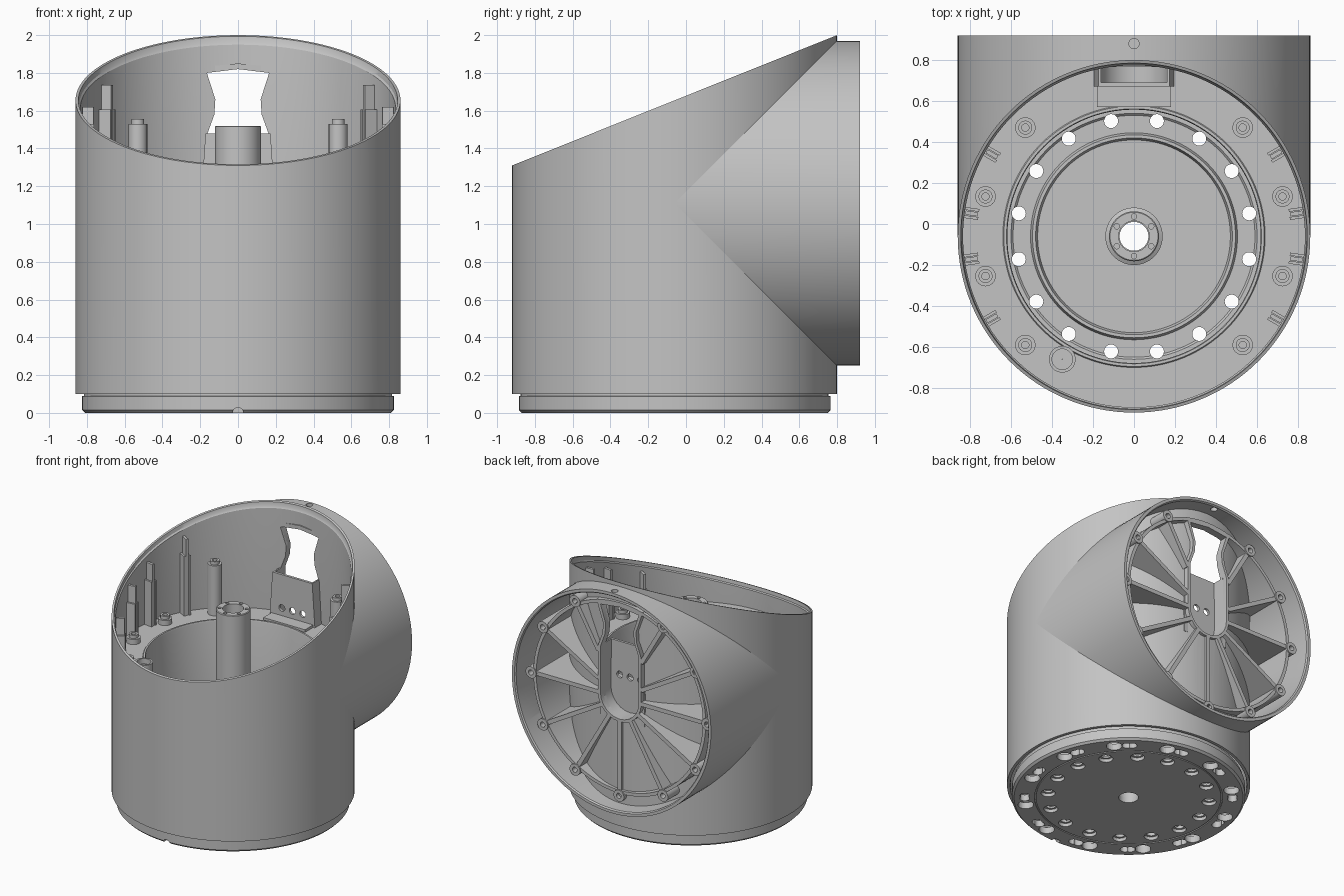
import bpy, bmesh, math
from math import sin, cos, pi, radians, sqrt
from mathutils import Matrix, Vector

cube = bpy.data.objects.get("Cube")
if cube:
    bpy.data.objects.remove(cube, do_unlink=True)

grey = bpy.data.materials.new("plain grey")
grey.use_nodes = True
grey.diffuse_color = (0.55, 0.55, 0.55, 1)
grey.node_tree.nodes["Principled BSDF"].inputs["Base Color"].default_value = (0.55, 0.55, 0.55, 1)

CY, CZ, R, FLOOR = -0.06, 1.11, 0.86, 1.14     # upright axis, side axis, outer radius, shelf height
FRAME = 0.82                                   # y where spokes, rim and hub end


def slant(drop=0.0):
    """Height of the sloping rim."""
    return lambda x, y: 1.31 + 0.401 * (y + 0.92) - drop


def saddle(x, _=0):
    """Where the upright wall lies, for parts running along y."""
    return CY + sqrt(max(0, 0.845 ** 2 - x * x))


def finish(name, bm, smooth=True):
    bmesh.ops.recalc_face_normals(bm, faces=bm.faces)
    mesh = bpy.data.meshes.new(name)
    bm.to_mesh(mesh)
    bm.free()
    mesh.materials.append(grey)
    ob = bpy.data.objects.new(name, mesh)
    bpy.context.collection.objects.link(ob)
    if smooth:
        shade(ob)
    return ob


def shade(ob):
    bpy.ops.object.select_all(action="DESELECT")
    ob.select_set(True)
    bpy.context.view_layer.objects.active = ob
    bpy.ops.object.shade_smooth_by_angle(angle=radians(30))


def add_ring(bm, profile, centre, segs=128, along_y=False):
    """Closed profile of (radius, height) turned about the z or y direction."""
    loops = []
    for i in range(segs):
        a = 2 * pi * i / segs
        loop = []
        for r, h in profile:
            u, v = centre[0] + r * cos(a), centre[1] + r * sin(a)
            t = h(u, v) if callable(h) else h
            loop.append(bm.verts.new((u, t, v) if along_y else (u, v, t)))
        loops.append(loop)
    n = len(profile)
    for i in range(segs):
        p, q = loops[i], loops[(i + 1) % segs]
        for j in range(n):
            k = (j + 1) % n
            bm.faces.new((p[j], p[k], q[k], q[j]))


def ring(name, profile, centre=(0, CY), segs=128, along_y=False):
    bm = bmesh.new()
    add_ring(bm, profile, centre, segs, along_y)
    return finish(name, bm)


def prism(name, outline, y0, y1):
    """Right half of an x-z outline, mirrored and extruded along y."""
    pts = outline + [(-x, z) for x, z in reversed(outline) if x > 0]
    bm = bmesh.new()
    face = bm.faces.new([bm.verts.new((x, y0, z)) for x, z in pts])
    geo = bmesh.ops.extrude_face_region(bm, geom=[face])["geom"]
    bmesh.ops.translate(bm, vec=(0, y1 - y0, 0), verts=[g for g in geo if isinstance(g, bmesh.types.BMVert)])
    return finish(name, bm, False)


def drill(name, spots, lo, hi, along_y=False):
    """Round cutters at (u, v, radius)."""
    bm = bmesh.new()
    for u, v, r in spots:
        m = Matrix.Translation((u, (lo + hi) / 2, v) if along_y else (u, v, (lo + hi) / 2))
        if along_y:
            m = m @ Matrix.Rotation(pi / 2, 4, "X")
        bmesh.ops.create_cone(bm, cap_ends=True, segments=24, radius1=r, radius2=r, depth=hi - lo, matrix=m)
    return finish(name, bm, False)


def cut(ob, cutter, keep=False):
    mod = ob.modifiers.new("cut", "BOOLEAN")
    mod.operation, mod.solver, mod.object = "DIFFERENCE", "EXACT", cutter
    dg = bpy.context.evaluated_depsgraph_get()
    mesh = bpy.data.meshes.new_from_object(ob.evaluated_get(dg))
    ob.modifiers.clear()
    ob.data = mesh
    if not keep:
        bpy.data.objects.remove(cutter, do_unlink=True)
    shade(ob)


def add_box(bm, size, matrix):
    bmesh.ops.create_cube(bm, size=1, matrix=matrix @ Matrix.Diagonal((*size, 1)))


def polar(r, deg, cx=0, cy=CY):
    return cx + r * cos(radians(deg)), cy + r * sin(radians(deg))


# Upright shell with sloping rim and a waisted window
shell = ring("upright_shell", [(R, 0.1), (R, slant()), (0.845, slant()), (0.842, slant(0.03)),
                               (0.834, slant(0.04)), (0.834, 0.12), (0.838, 0.1)])
bow = [(0, 0.945)] + [polar(0.165, d, 0, CZ) for d in range(-75, 1, 15)]
opening = bow + [(0.165, 1.47), (0.125, 1.58), (0.12, 1.66), (0.165, 1.8), (0, 1.82)]
window = prism("window_cutter", opening, 0.6, 0.95)
cut(shell, window, keep=True)

# Side tube meeting the upright shell
tube = ring("side_tube", [(R, saddle), (R, 0.92), (0.838, 0.92), (0.83, 0.91), (0.83, saddle)], (0, CZ), 128, True)
cut(tube, drill("tube_hole", [(0, 0.88, 0.025)], 1.8, 2.1))

# Base plate with two circles of openings
base = ring("base_plate", [(0.07, 0), (0.655, 0), (0.655, 0.008), (0.665, 0.008), (0.665, 0), (0.81, 0),
                           (0.825, 0.015), (0.825, 0.088), (0.815, 0.09), (0.815, 0.12), (0.79, 0.12), (0.79, 0.05),
                           (0.6, 0.05), (0.59, 0.04), (0.505, 0.04), (0.495, 0.07), (0.48, 0.07), (0.47, 0.04), (0.07, 0.04)])
vents = [polar(0.573, 11.25 + 22.5 * i) for i in range(16)]
cut(base, drill("vent_holes", [(*v, 0.034) for v in vents], -0.1, 0.2))
cut(base, drill("vent_recesses", [(*v, 0.05) for v in vents], -0.1, 0.025))
for turn, size in ((-3, 0.055), (4, 0.034), (7, 0.034)):
    cut(base, drill("key_holes", [(*polar(0.735, 15 + turn + 30 * i), size) for i in range(12)], -0.1, 0.2))
cut(base, drill("front_notch", [(0, 0, 0.028)], -1, -0.84, True))

# Inner shelf and well wall
shelf = ring("inner_shelf", [(0.845, FLOOR), (0.64, FLOOR), (0.635, 1.148), (0.622, 1.148), (0.618, 1.135),
                             (0.618, 0.045), (0.645, 0.045), (0.645, 1.1), (0.845, 1.1)])

# Cable pocket behind the window
pocket = prism("cable_pocket", [(0, 0.92), (0.19, 0.92), (0.195, 1.14), (0.172, 1.48), (0, 1.48)], 0.67, 0.785)
hollow = prism("pocket_cutter", bow + [(0.16, 1.6), (0, 1.6)], 0.69, 0.9)
cut(shelf, hollow, keep=True)
cut(pocket, hollow)
cut(pocket, drill("cable_holes", [(x, 1.22, 0.026) for x in (-0.09, 0, 0.09)], 0.6, 0.75, True))
bm = bmesh.new()
add_box(bm, (0.36, 0.11, 0.03), Matrix.Translation((0, 0.625, 1.145)))
finish("pocket_step", bm, False)

# Central column with screw holes
column = ring("central_column", [(0.14, 0.035), (0.14, 0.07), (0.122, 0.08), (0.122, 1.515), (0.117, 1.52),
                                 (0.075, 1.52), (0.075, 0.035)], segs=64)
cut(column, drill("screw_holes", [(*polar(0.097, 30 + 60 * i), 0.013) for i in range(6)], 1.42, 1.6))

# Screw bosses and two tall posts on the shelf
bm = bmesh.new()
for a in (-45, -15, 15, 45, 135, 165, 195, 225):
    top = 1.53 if a in (45, 135) else 1.18
    add_ring(bm, [(0.05, 1.13), (0.05, top), (0.034, top), (0.034, top + 0.025), (0.018, top + 0.025), (0.018, 1.13)],
             polar(0.75, a), 24)
add_ring(bm, [(0.065, 1.1), (0.065, 1.24), (0.05, 1.24), (0.05, 1.2), (0.001, 1.2), (0.001, 1.1)], (-0.35, -0.66), 32)
finish("shelf_bosses", bm)

# Locating fins that follow the sloping rim
bm = bmesh.new()
for a in (-30, -8, 8, 30, 150, 172, 188, 210):
    x, y = polar(0.8, a)
    top = slant(0.08)(x, y)
    for off, size, h in ((0.0, (0.06, 0.02), top), (0.02, (0.07, 0.014), top - 0.13), (-0.02, (0.07, 0.014), top - 0.13)):
        m = Matrix.Translation((x, y, (h + 1.1) / 2)) @ Matrix.Rotation(radians(a), 4, "Z") @ Matrix.Translation((0, off, 0))
        add_box(bm, (*size, h - 1.1), m)
finish("locating_fins", bm, False)

# Spokes, rim and lugs inside the side tube, all but the topmost
around = [30 * i for i in range(12) if i != 3]
bm = bmesh.new()
for deg in around:
    a = radians(deg)
    side = Vector((-sin(a), 0, cos(a))) * 0.016
    start = 0.185 / abs(cos(a)) if sin(a) > 0.1 else 0.175
    rows = []
    for i in range(9):
        r = start + (0.725 - start) * i / 8
        x, z = r * cos(a), CZ + r * sin(a)
        rows.append([bm.verts.new(Vector((x, y, z)) + s) for y, s in
                     ((saddle(x), side), (FRAME, side), (FRAME, -side), (saddle(x), -side))])
    for p, q in zip(rows, rows[1:]):
        for j in range(4):
            bm.faces.new((p[j], p[(j + 1) % 4], q[(j + 1) % 4], q[j]))
    bm.faces.new(rows[0])
    bm.faces.new(rows[-1])
finish("spokes", bm, False)

bm = bmesh.new()
add_ring(bm, [(0.745, saddle), (0.745, FRAME), (0.72, FRAME), (0.72, saddle)], (0, CZ), 96, True)
for deg in around:
    add_ring(bm, [(0.045, saddle), (0.045, FRAME + 0.01), (0.02, FRAME + 0.01), (0.02, saddle)],
             polar(0.76, deg, 0, CZ), 24, True)
finish("spoke_rim", bm)

# Channel wall from the hub up to the window
wall = prism("hub_channel", [(0, 0.925)] + [polar(0.187, d, 0, CZ) for d in range(-75, 1, 15)]
             + [(0.187, 1.47), (0.147, 1.58), (0.142, 1.66), (0.2, 1.83), (0, 1.85)], 0.765, FRAME)
cut(wall, window)
